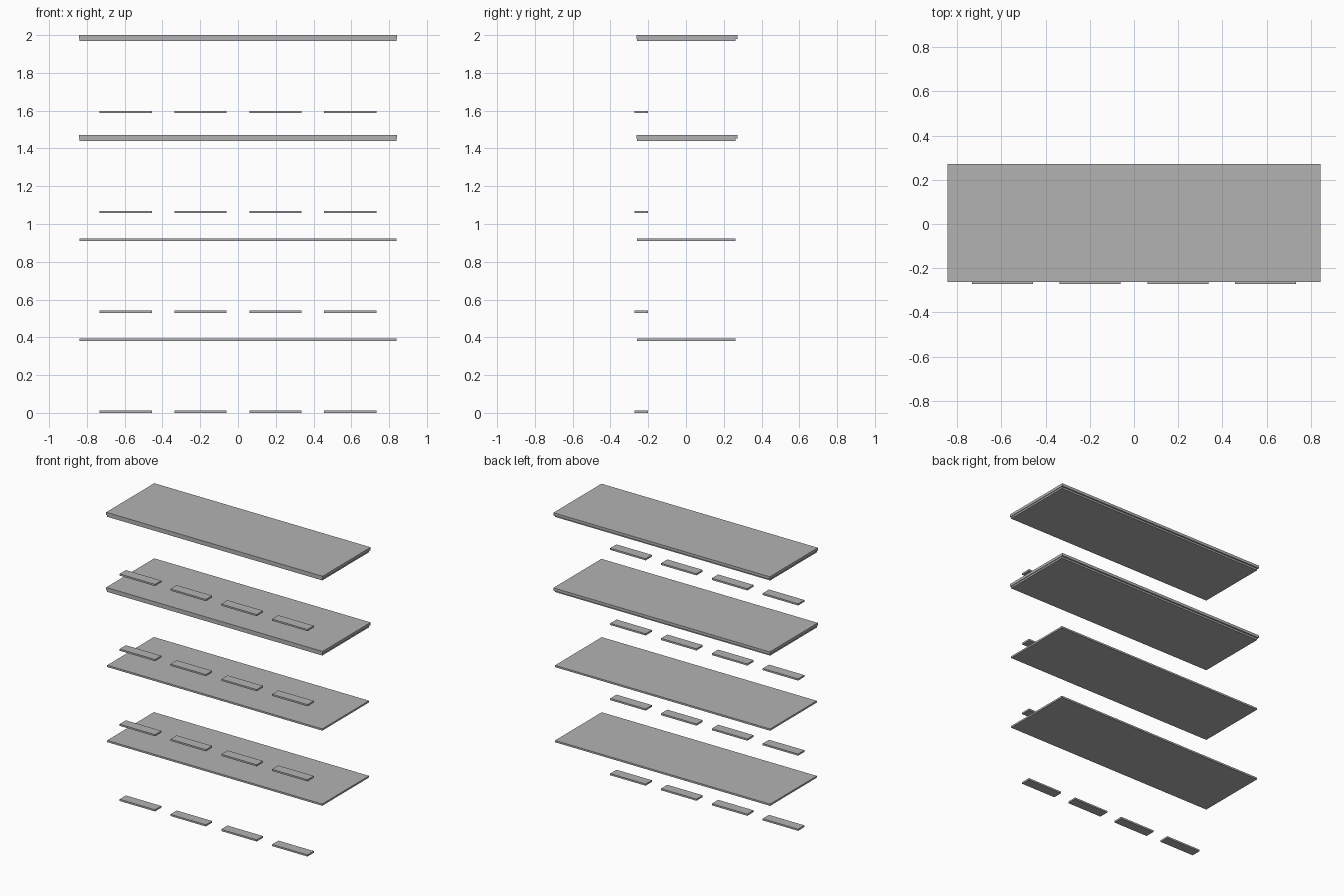
import bpy
import bmesh

if "Cube" in bpy.data.objects:
    bpy.data.objects.remove(bpy.data.objects["Cube"])

STEP = 0.529        # vertical spacing of the tiers

grey = bpy.data.materials.new("plain grey")
grey.diffuse_color = (0.45, 0.45, 0.45, 1.0)
grey.use_nodes = True
grey.node_tree.nodes["Principled BSDF"].inputs["Base Color"].default_value = grey.diffuse_color


def box(name, x, y, z):
    """Box from (min, max) ranges on each axis."""
    bm = bmesh.new()
    bmesh.ops.create_cube(bm, size=1.0)
    for v in bm.verts:
        v.co = [r[0] if c < 0 else r[1] for c, r in zip(v.co, (x, y, z))]
    mesh = bpy.data.meshes.new(name)
    bm.to_mesh(mesh)
    bm.free()
    mesh.materials.append(grey)
    obj = bpy.data.objects.new(name, mesh)
    bpy.context.collection.objects.link(obj)
    return obj


for tier in range(4):
    # Thin shelf board
    z = 0.381 + tier * STEP
    box(f"shelf_board_{tier + 1}", (-0.838, 0.838), (-0.259, 0.261), (z, z + 0.0125))

    # The upper two tiers carry a slightly larger cover board
    if tier >= 2:
        box(f"cover_board_{tier + 1}", (-0.843, 0.843), (-0.263, 0.272),
            (z + 0.0125, z + 0.032))

    # Row of four small front plates
    z = tier * STEP
    for col, cx in enumerate((-0.594, -0.198, 0.198, 0.594)):
        box(f"front_plate_{tier + 1}_{col + 1}", (cx - 0.138, cx + 0.138),
            (-0.272, -0.202), (z, z + 0.012))
